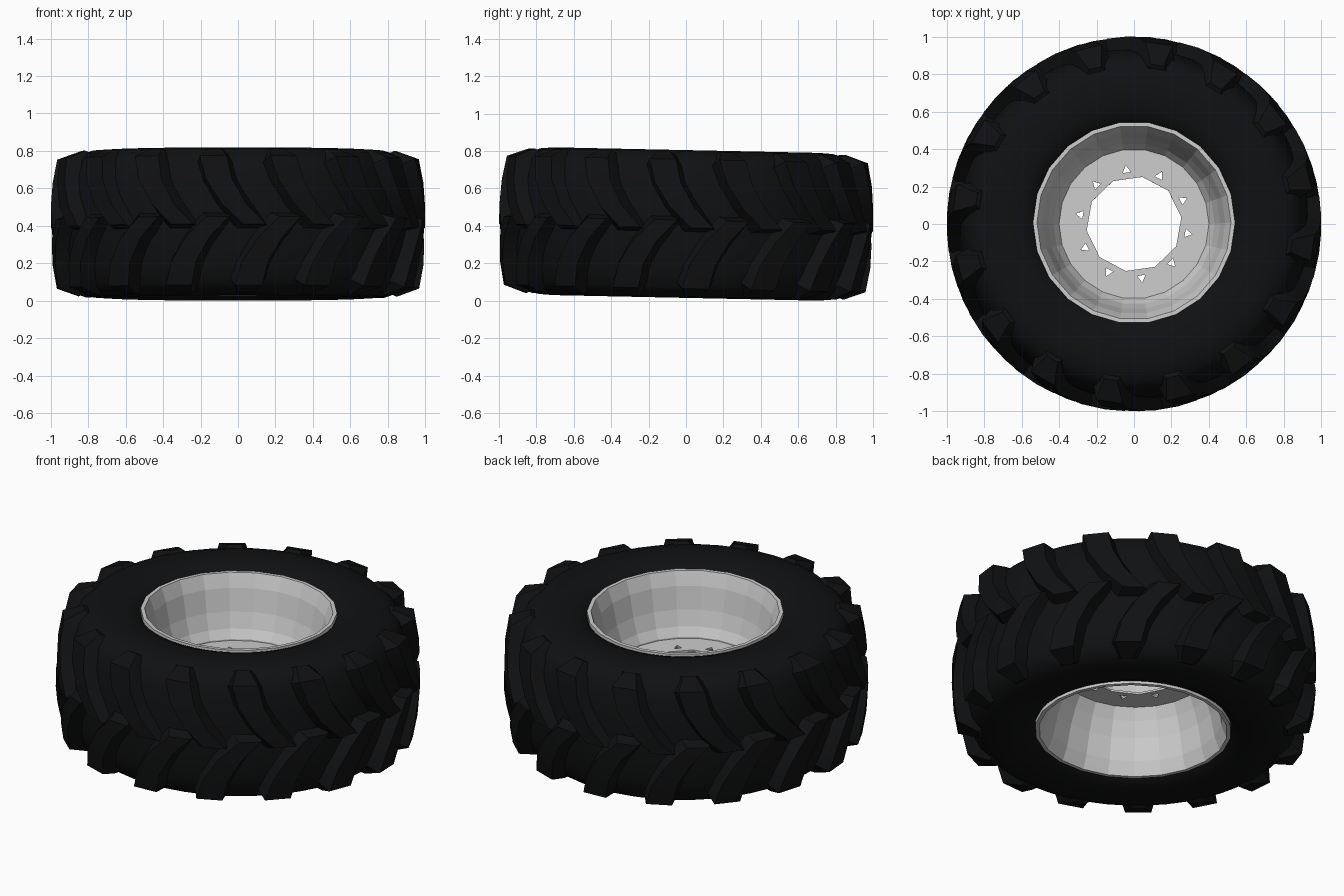
import bpy, bmesh
from math import sin, cos, pi, radians

if "Cube" in bpy.data.objects:
    bpy.data.objects.remove(bpy.data.objects["Cube"])

TILT = -0.021
CENTRE_Z = 0.41
LUGS = 16
STEP = 2 * pi / LUGS

rubber = bpy.data.materials.new("black_rubber")
rubber.diffuse_color = (0.005, 0.0054, 0.006, 1)
rubber.use_nodes = True
rubber.node_tree.nodes["Principled BSDF"].inputs["Base Color"].default_value = rubber.diffuse_color


def polar(r, a, z):
    return (r * cos(a), r * sin(a), z)


def make_object(name, bm, mat=None, smooth=None):
    bmesh.ops.recalc_face_normals(bm, faces=bm.faces[:])
    me = bpy.data.meshes.new(name)
    bm.to_mesh(me)
    bm.free()
    ob = bpy.data.objects.new(name, me)
    bpy.context.collection.objects.link(ob)
    if mat:
        me.materials.append(mat)
    ob.rotation_euler.x = TILT
    ob.location.z = CENTRE_Z
    bpy.ops.object.select_all(action='DESELECT')
    ob.select_set(True)
    bpy.context.view_layer.objects.active = ob
    if smooth:
        bpy.ops.object.shade_smooth_by_angle(angle=radians(smooth))
    return ob


def lathe(name, profile, sides, closed=False, mat=None, smooth=None):
    bm = bmesh.new()
    rings = [[bm.verts.new(polar(r, 2 * pi * i / sides, z)) for i in range(sides)]
             for r, z in profile]
    pairs = list(zip(rings, rings[1:]))
    if closed:
        pairs.append((rings[-1], rings[0]))
    for a, b in pairs:
        for i in range(sides):
            j = (i + 1) % sides
            bm.faces.new((a[i], a[j], b[j], b[i]))
    return make_object(name, bm, mat, smooth)


def add_prism(bm, r, sides, x, y, turn, z0, z1):
    low, high = [[bm.verts.new((x + r * cos(turn + 2 * pi * i / sides),
                                y + r * sin(turn + 2 * pi * i / sides), z))
                  for i in range(sides)] for z in (z0, z1)]
    bm.faces.new(low[::-1])
    bm.faces.new(high)
    for i in range(sides):
        j = (i + 1) % sides
        bm.faces.new((low[i], low[j], high[j], high[i]))


# Tyre carcass: half profile from the equator to the bead, mirrored
half = [(0.935, 0), (0.93, 0.14), (0.912, 0.25), (0.888, 0.33), (0.845, 0.37),
        (0.78, 0.39), (0.70, 0.395), (0.61, 0.385), (0.55, 0.362), (0.525, 0.33)]
lathe("tyre_carcass", [(r, -z) for r, z in half[:0:-1]] + half, 48,
      mat=rubber, smooth=35)

# Tread lugs: curved bars running from the middle of the tread over the shoulder
# outer radius, outer z, buried radius, buried z, angle, half width in radians
stations = [(1.0, -0.02, 0.92, -0.045, 0.0, 0.06),
            (1.0, 0.09, 0.92, 0.09, -0.11, 0.065),
            (0.99, 0.22, 0.895, 0.21, -0.19, 0.07),
            (0.967, 0.345, 0.87, 0.30, -0.225, 0.075),
            (0.85, 0.387, 0.81, 0.365, -0.235, 0.04)]


def lug_row(name, side, first_angle):
    bm = bmesh.new()
    for k in range(LUGS):
        base = first_angle + k * STEP
        sections = []
        for r, z, ri, zi, a, w in stations:
            c = base + a
            sections.append([bm.verts.new(p) for p in (
                polar(ri, c - w - 0.04, side * zi), polar(r, c - w, side * z),
                polar(r, c + w, side * z), polar(ri, c + w + 0.04, side * zi))])
        for s, t in zip(sections, sections[1:]):
            for i in range(4):
                j = (i + 1) % 4
                bm.faces.new((s[i], s[j], t[j], t[i]))
        bm.faces.new(sections[0])
        bm.faces.new(sections[-1][::-1])
    make_object(name, bm, rubber, 30)


tip = radians(-90 + 5)
lug_row("upper_tread_lugs", 1, tip)
lug_row("lower_tread_lugs", -1, tip - STEP / 2)

# Rim: lips, stepped wells above and below the disc, and outer barrel
upper = [(0.40, 0.02), (0.43, 0.07), (0.46, 0.16), (0.487, 0.29), (0.508, 0.345),
         (0.518, 0.37), (0.54, 0.37), (0.54, 0.345), (0.51, 0.31)]
lower = [(r, -z) for r, z in upper[::-1]]
lower[-1] = (0.40, -0.005)
lathe("wheel_rim", upper + lower, 22, closed=True)

# Wheel disc with a hub opening and ten bolt holes
bm = bmesh.new()
add_prism(bm, 0.415, 22, 0, 0, 0, 0.0, 0.012)
disc = make_object("wheel_disc", bm)

bm = bmesh.new()
add_prism(bm, 0.255, 10, 0, 0, radians(80), -0.1, 0.15)
for k in range(10):
    a = radians(98 + 36 * k)
    add_prism(bm, 0.026, 3, 0.29 * cos(a), 0.29 * sin(a), a, -0.1, 0.15)
cutter = make_object("hole_cutter", bm)
cutter.hide_render = True

bpy.context.view_layer.objects.active = disc
mod = disc.modifiers.new("holes", 'BOOLEAN')
mod.operation = 'DIFFERENCE'
mod.solver = 'EXACT'
mod.object = cutter
bpy.context.view_layer.update()
bpy.ops.object.modifier_apply(modifier=mod.name)
bpy.data.objects.remove(cutter)
